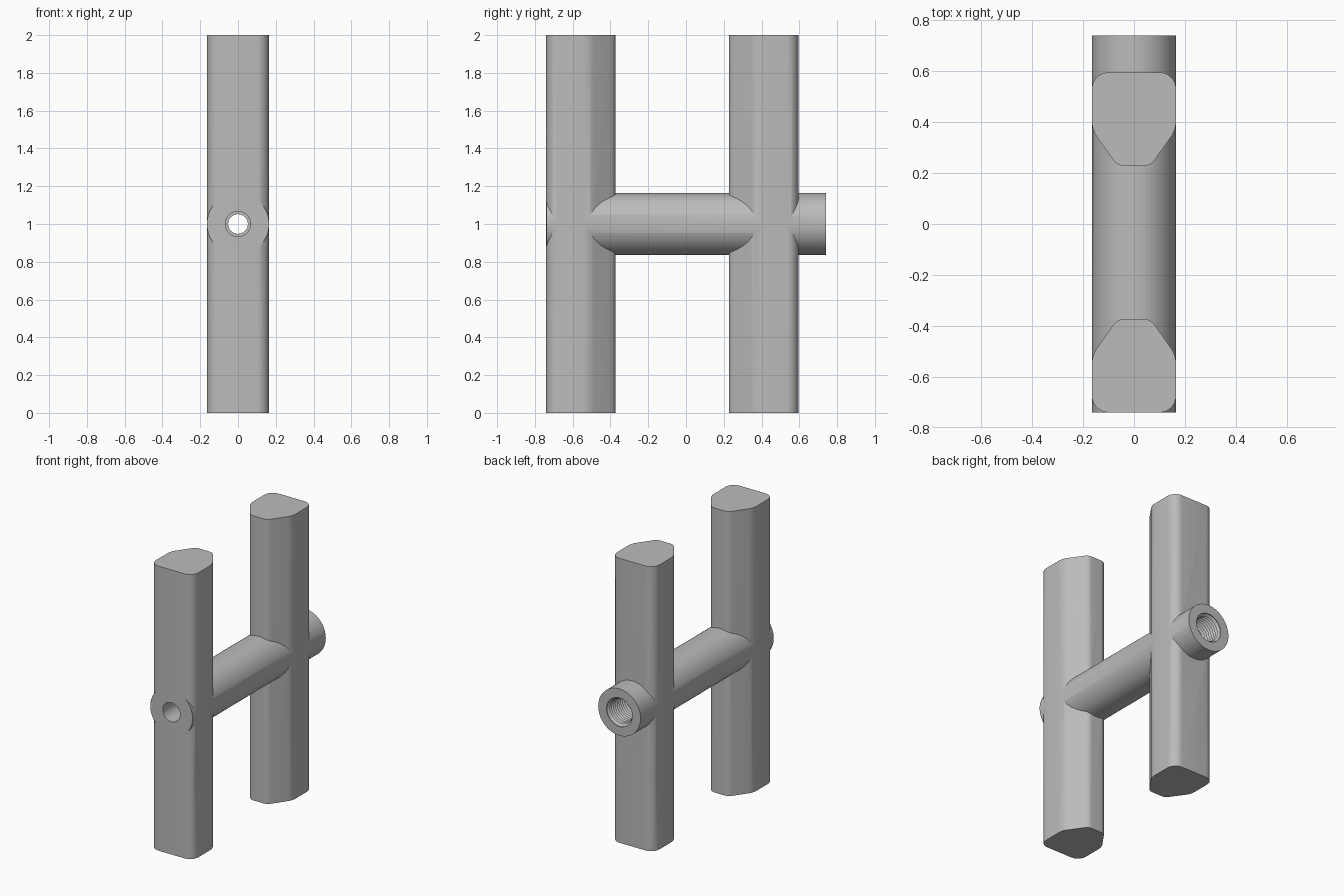
import bpy
import bmesh
from math import pi, radians
from mathutils import Matrix

if "Cube" in bpy.data.objects:
    bpy.data.objects.remove(bpy.data.objects["Cube"], do_unlink=True)

steel = bpy.data.materials.new("grey steel")
steel.use_nodes = True
GREY = (0.5, 0.5, 0.5, 1)
steel.diffuse_color = GREY
steel.node_tree.nodes["Principled BSDF"].inputs["Base Color"].default_value = GREY


def make_object(name, bm):
    bmesh.ops.recalc_face_normals(bm, faces=bm.faces)
    mesh = bpy.data.meshes.new(name)
    bm.to_mesh(mesh)
    bm.free()
    mesh.materials.append(steel)
    obj = bpy.data.objects.new(name, mesh)
    bpy.context.collection.objects.link(obj)
    return obj


def revolve(name, profile, steps=64):
    """Turn a (radius, y) profile around the y axis."""
    bm = bmesh.new()
    verts = [bm.verts.new((r, y, 1)) for r, y in profile]
    edges = [bm.edges.new(pair) for pair in zip(verts, verts[1:])]
    bmesh.ops.spin(bm, geom=verts + edges, cent=(0, 0, 1), axis=(0, 1, 0),
                   angle=2 * pi, steps=steps, use_merge=False)
    bmesh.ops.remove_doubles(bm, verts=bm.verts, dist=0.0001)
    return make_object(name, bm)


def post(name, flat_y, direction):
    """Upright with a wide flat side that tapers to a narrow one."""
    half = [(0.165, 0, 0.065), (0.165, 0.225, 0.03), (0.065, 0.367, 0.025)]
    outline = half + [(-x, y, r) for x, y, r in reversed(half)]
    bm = bmesh.new()
    base = bm.faces.new([bm.verts.new((x, flat_y + direction * y, 0))
                         for x, y, r in outline])
    grown = bmesh.ops.extrude_face_region(bm, geom=[base], use_keep_orig=True)
    top = [v for v in grown["geom"] if isinstance(v, bmesh.types.BMVert)]
    bmesh.ops.translate(bm, verts=top, vec=(0, 0, 2))
    bmesh.ops.recalc_face_normals(bm, faces=bm.faces)
    # Round the upright edges, one corner type at a time
    for x, y, r in half:
        edges = [e for e in bm.edges
                 if abs(e.verts[0].co.z - e.verts[1].co.z) > 1
                 and abs(abs(e.verts[0].co.x) - x) < 0.001
                 and abs(e.verts[0].co.y - flat_y - direction * y) < 0.001]
        bmesh.ops.bevel(bm, geom=edges, offset=r, offset_type='OFFSET',
                        segments=8, profile=0.5, affect='EDGES')
    return make_object(name, bm)


def combine(target, other, operation):
    mod = target.modifiers.new(operation.lower(), 'BOOLEAN')
    mod.operation = operation
    mod.solver = 'EXACT'
    mod.object = other
    bpy.context.view_layer.objects.active = target
    bpy.ops.object.modifier_apply(modifier=mod.name)
    bpy.data.objects.remove(other, do_unlink=True)


# Round crossbar through two uprights
frame = revolve("post_frame", [(0, -0.7395), (0.1645, -0.7395), (0.1645, 0.74), (0, 0.74)])
combine(frame, post("front_post", -0.74, 1), 'UNION')
combine(frame, post("back_post", 0.595, -1), 'UNION')

# Stepped bore with a threaded socket at the back
bore = [(0, -0.8), (0.067, -0.8), (0.067, -0.45), (0.052, -0.45), (0.052, 0.5)]
pitch = 0.02
for i in range(11):
    y = 0.5 + i * pitch
    bore += [(0.086, y), (0.098, y + pitch / 2)]
bore += [(0.086, 0.72), (0.1, 0.735), (0.1, 0.8), (0, 0.8)]
combine(frame, revolve("bore_cutter", bore), 'DIFFERENCE')

# Smooth the round surfaces, keep the rims crisp
bpy.ops.object.select_all(action='DESELECT')
frame.select_set(True)
bpy.context.view_layer.objects.active = frame
bpy.ops.object.shade_smooth_by_angle(angle=radians(25))
